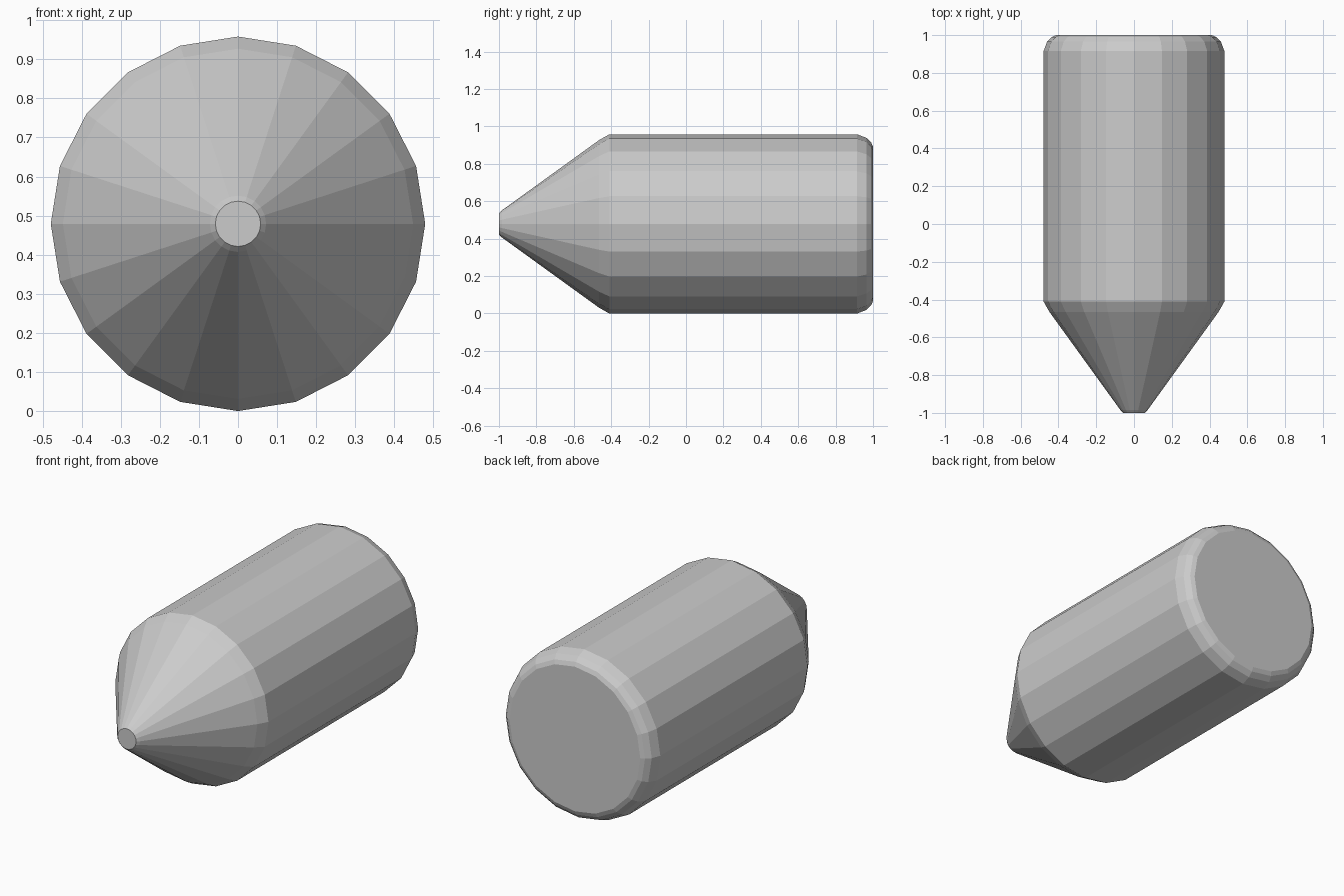
import bpy
import bmesh
import math

cube = bpy.data.objects.get("Cube")
if cube:
    bpy.data.objects.remove(cube, do_unlink=True)

SIDES = 20
AXIS_Z = 0.479

# Plain grey metal
grey = bpy.data.materials.new("grey metal")
grey.use_nodes = True
colour = (0.6, 0.6, 0.6, 1)
grey.diffuse_color = colour
grey.node_tree.nodes["Principled BSDF"].inputs["Base Color"].default_value = colour

# Profile from blunt tip to flat base: (y, radius)
profile = [(-1.0, 0.058), (-0.985, 0.072), (-0.465, 0.448), (-0.41, 0.479),
           (0.915, 0.479), (0.965, 0.46), (0.99, 0.435), (1.0, 0.412)]


def lathe(name, points, material):
    """Faceted solid of revolution lying along y."""
    bm = bmesh.new()
    rings = []
    for y, r in points:
        ring = []
        for i in range(SIDES):
            a = math.tau * i / SIDES
            ring.append(bm.verts.new((r * math.sin(a), y, AXIS_Z + r * math.cos(a))))
        rings.append(ring)
    for a, b in zip(rings, rings[1:]):
        for i in range(SIDES):
            j = (i + 1) % SIDES
            bm.faces.new((a[i], a[j], b[j], b[i]))
    bm.faces.new(rings[0])
    bm.faces.new(rings[-1])
    bmesh.ops.recalc_face_normals(bm, faces=bm.faces)
    mesh = bpy.data.meshes.new(name)
    bm.to_mesh(mesh)
    bm.free()
    mesh.materials.append(material)
    obj = bpy.data.objects.new(name, mesh)
    bpy.context.collection.objects.link(obj)
    return obj


# Cylinder body with conical point and rounded rear edge
lathe("pointed_cylinder", profile, grey)
